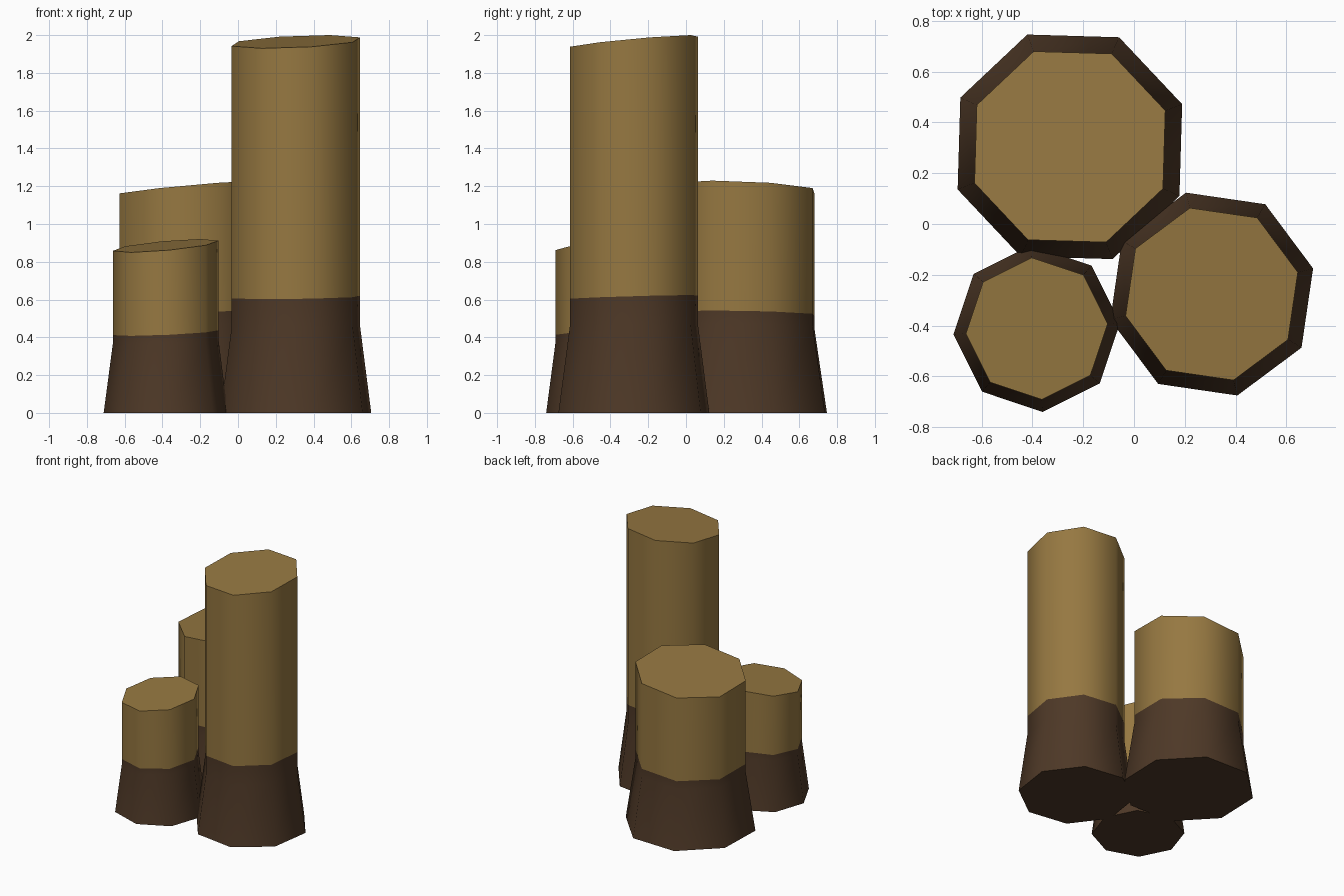
import bpy, bmesh, math

if "Cube" in bpy.data.objects:
    bpy.data.objects.remove(bpy.data.objects["Cube"])


def material(name, rgb):
    m = bpy.data.materials.new(name)
    m.diffuse_color = (*rgb, 1)
    m.use_nodes = True
    m.node_tree.nodes["Principled BSDF"].inputs["Base Color"].default_value = m.diffuse_color
    return m


tan = material("tan wood", (0.305, 0.188, 0.053))
dark = material("wet dark wood", (0.076, 0.040, 0.020))


def post(name, cx, cy, r, foot_r, angle, height, slope, bend, stain):
    """Eight-sided post: flared dark foot, straight shaft, slanted flat top.
    bend and stain are fractions of the slanted height."""
    bm = bmesh.new()
    rings = []
    for radius, f in ((foot_r, 0), (r, bend), (r, stain), (r, 1)):
        ring = []
        for i in range(8):
            a = math.radians(angle + 45 * i)
            c, s = math.cos(a), math.sin(a)
            top = height + slope[0] * r * c + slope[1] * r * s
            ring.append(bm.verts.new((cx + radius * c, cy + radius * s, f * top)))
        rings.append(ring)
    # side bands: the lower two are dark
    for k in range(3):
        for i in range(8):
            j = (i + 1) % 8
            f = bm.faces.new((rings[k][i], rings[k][j], rings[k + 1][j], rings[k + 1][i]))
            f.material_index = 1 if k < 2 else 0
            f.smooth = True
    # flat end caps with sharp rims
    bottom = bm.faces.new(rings[0][::-1])
    bottom.material_index = 1
    cap = bm.faces.new(rings[3])
    for f in (bottom, cap):
        for e in f.edges:
            e.smooth = False
    me = bpy.data.meshes.new(name)
    bm.to_mesh(me)
    bm.free()
    me.materials.append(tan)
    me.materials.append(dark)
    ob = bpy.data.objects.new(name, me)
    bpy.context.collection.objects.link(ob)


post("tall_post", 0.306, -0.276, 0.35, 0.412, 14.2, 1.965, (0.045, 0.09), 0.235, 0.312)
post("medium_post", -0.2525, 0.304, 0.402, 0.473, 20.8, 1.19, (0.09, -0.04), 0.385, 0.441)
post("short_post", -0.383, -0.412, 0.28, 0.329, 4, 0.885, (0.09, 0.09), 0.43, 0.48)
